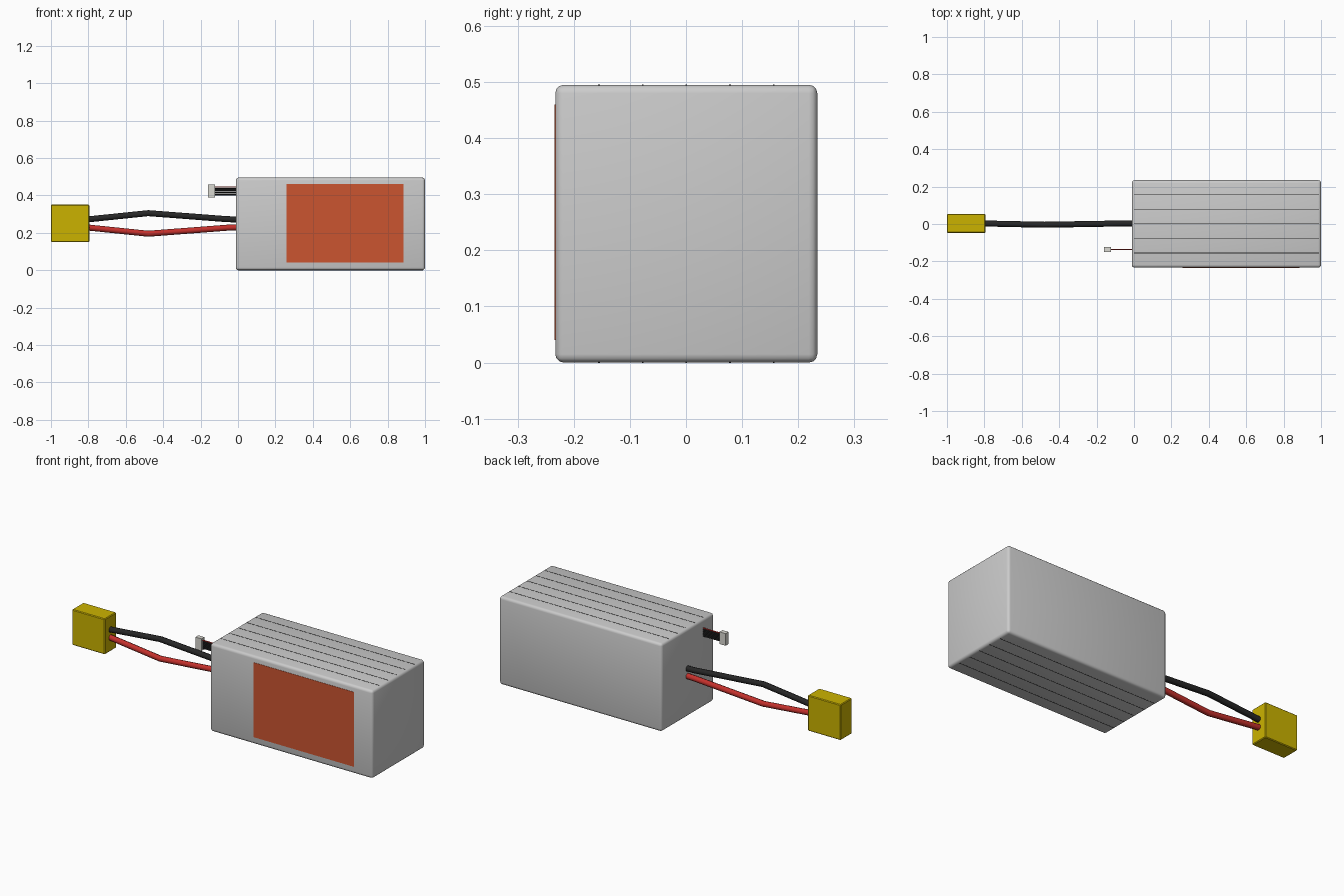
import bpy
from mathutils import Vector

if "Cube" in bpy.data.objects:
    bpy.data.objects.remove(bpy.data.objects["Cube"])


def material(name, rgb):
    m = bpy.data.materials.new(name)
    m.diffuse_color = (*rgb, 1)
    m.use_nodes = True
    m.node_tree.nodes["Principled BSDF"].inputs["Base Color"].default_value = m.diffuse_color
    return m


RED = material("red", (0.55, 0.03, 0.025))
BLACK = material("black", (0.02, 0.02, 0.02))
YELLOW = material("yellow", (0.60, 0.45, 0.0))
ORANGE = material("orange", (0.60, 0.09, 0.03))
PALE = material("pale", (0.70, 0.69, 0.64))


def box(name, lo, hi, mat=None, bevel=0.0, segments=3):
    lo, hi = Vector(lo), Vector(hi)
    bpy.ops.mesh.primitive_cube_add(size=1, location=(lo + hi) / 2)
    ob = bpy.context.object
    ob.name = name
    ob.scale = hi - lo
    bpy.ops.object.transform_apply(location=False, rotation=False, scale=True)
    if mat:
        ob.data.materials.append(mat)
    if bevel:
        mod = ob.modifiers.new("bevel", 'BEVEL')
        mod.width, mod.segments = bevel, segments
        bpy.ops.object.modifier_apply(modifier="bevel")
        bpy.ops.object.shade_smooth_by_angle()
    return ob


def wire(name, points, radius, mat, resolution=2):
    cu = bpy.data.curves.new(name, 'CURVE')
    cu.dimensions = '3D'
    cu.bevel_depth = radius
    cu.bevel_resolution = resolution
    cu.use_fill_caps = True
    sp = cu.splines.new('POLY')
    sp.points.add(len(points) - 1)
    for p, co in zip(sp.points, points):
        p.co = (*co, 1)
    cu.materials.append(mat)
    ob = bpy.data.objects.new(name, cu)
    bpy.context.collection.objects.link(ob)
    return ob


# Shrink-wrapped pack and front label
box("battery_body", (-0.012, -0.233, 0), (1.0, 0.234, 0.495), bevel=0.015)
box("front_label", (0.26, -0.2345, 0.04), (0.885, -0.23, 0.46), ORANGE)

# Thin seams between the six cells, just proud of top and bottom
for i in range(1, 6):
    y = -0.233 + i * 0.467 / 6
    box(f"cell_seam_{i}", (0.0, y - 0.0015, -0.0005), (0.988, y + 0.0015, 0.4957), BLACK)

# Main power leads, mirrored about z = 0.25
for name, s, mat in (("positive_lead", -1, RED), ("negative_lead", 1, BLACK)):
    path = [(0.0, 0.003, 0.25 + s * 0.021), (-0.06, 0.003, 0.25 + s * 0.023),
            (-0.48, -0.004, 0.25 + s * 0.055), (-0.81, 0.003, 0.25 + s * 0.021)]
    wire(name, path, 0.016, mat)

# Power plug
box("power_plug", (-1.0, -0.048, 0.15), (-0.795, 0.054, 0.35), YELLOW, 0.004, 1)

# Balance leads and their small plug
for i in range(7):
    z = 0.401 + i * 0.0073
    wire(f"balance_lead_{i + 1}", [(0.0, -0.137, z), (-0.13, -0.137, z)],
         0.0032, RED if i == 6 else BLACK, 1)
box("balance_plug", (-0.16, -0.15, 0.39), (-0.122, -0.124, 0.458), PALE)
